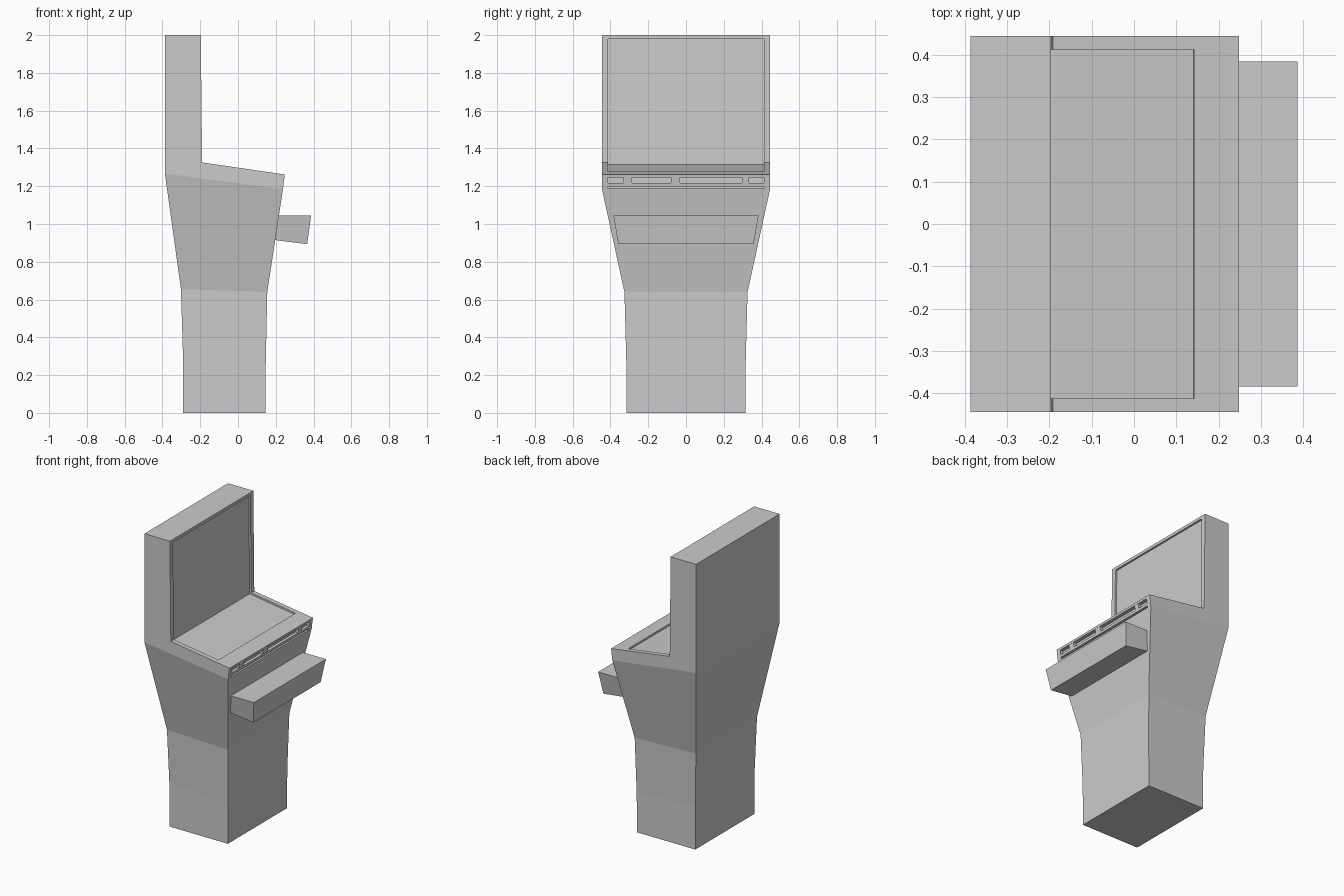
import bpy, bmesh

if "Cube" in bpy.data.objects:
    bpy.data.objects.remove(bpy.data.objects["Cube"])


def make_object(name, verts, faces):
    bm = bmesh.new()
    vs = [bm.verts.new(v) for v in verts]
    for f in faces:
        bm.faces.new([vs[i] for i in f])
    bmesh.ops.recalc_face_normals(bm, faces=bm.faces)
    mesh = bpy.data.meshes.new(name)
    bm.to_mesh(mesh)
    bm.free()
    obj = bpy.data.objects.new(name, mesh)
    bpy.context.collection.objects.link(obj)
    return obj


def prism(name, outline, panels=None, y_mid=0.0):
    """Mirror an (x, z, half width) outline across y; panels split the sides."""
    n = len(outline)
    verts = [(x, y_mid + s * w, z) for s in (-1, 1) for x, z, w in outline]
    faces = [(i, (i + 1) % n, (i + 1) % n + n, i + n) for i in range(n)]
    for p in panels or [range(n)]:
        faces += [tuple(p), tuple(i + n for i in p)]
    return make_object(name, verts, faces)


def cut(target, cutter):
    cutter.hide_render = True
    mod = target.modifiers.new("recess", 'BOOLEAN')
    mod.operation = 'DIFFERENCE'
    mod.solver = 'EXACT'
    mod.object = cutter
    bpy.context.view_layer.objects.active = target
    bpy.ops.object.modifier_apply(modifier=mod.name)
    bpy.data.objects.remove(cutter)


def face_x(z):
    """Front face position near the deck."""
    return 0.238 + (z - 1.185) * 0.133


# Cabinet: tapered pedestal, flared body, sloped deck and upright display
W = 0.445
cabinet = prism("cabinet", [
    (-0.29, 0, 0.315), (0.145, 0, 0.315),
    (0.147, 0.27, 0.316), (0.155, 0.64, 0.326),
    (0.238, 1.185, W), (0.248, 1.262, W),
    (-0.19, 1.326, W), (-0.197, 2.0, W), (-0.387, 2.0, W),
    (-0.387, 1.267, W), (-0.302, 0.655, 0.326), (-0.291, 0.29, 0.316)],
    [(0, 1, 2, 11), (11, 2, 3, 10), (10, 3, 4, 9), (9, 4, 5, 6, 7, 8)])

# Shared recess for the display and the deck panel
R = 0.413
cut(cabinet, prism("screen_cutter", [
    (-0.209, 1.98, R), (-0.202, 1.316, R), (0.141, 1.265, R),
    (0.143, 1.29, R), (-0.1, 1.98, R)]))

# Two horizontal slots below the deck edge
for z0, z1 in ((1.216, 1.247), (1.187, 1.199)):
    cut(cabinet, prism("slot_cutter", [
        (0.222, z0, R), (0.3, z0, R), (0.3, z1, R), (0.222, z1, R)]))

# Divider blocks in the upper slot
for y0, y1 in ((-0.33, -0.287), (-0.08, -0.033), (0.297, 0.333)):
    w = (y1 - y0) / 2
    prism("slot_divider", [
        (0.215, 1.214, w), (face_x(1.216) - 0.001, 1.216, w),
        (face_x(1.247) - 0.001, 1.247, w), (0.215, 1.249, w)],
        y_mid=(y0 + y1) / 2)

# Front ledge with tapered sides
prism("front_ledge", [
    (0.19, 0.916, 0.362), (0.366, 0.893, 0.358),
    (0.387, 1.044, 0.384), (0.19, 1.044, 0.384)])
